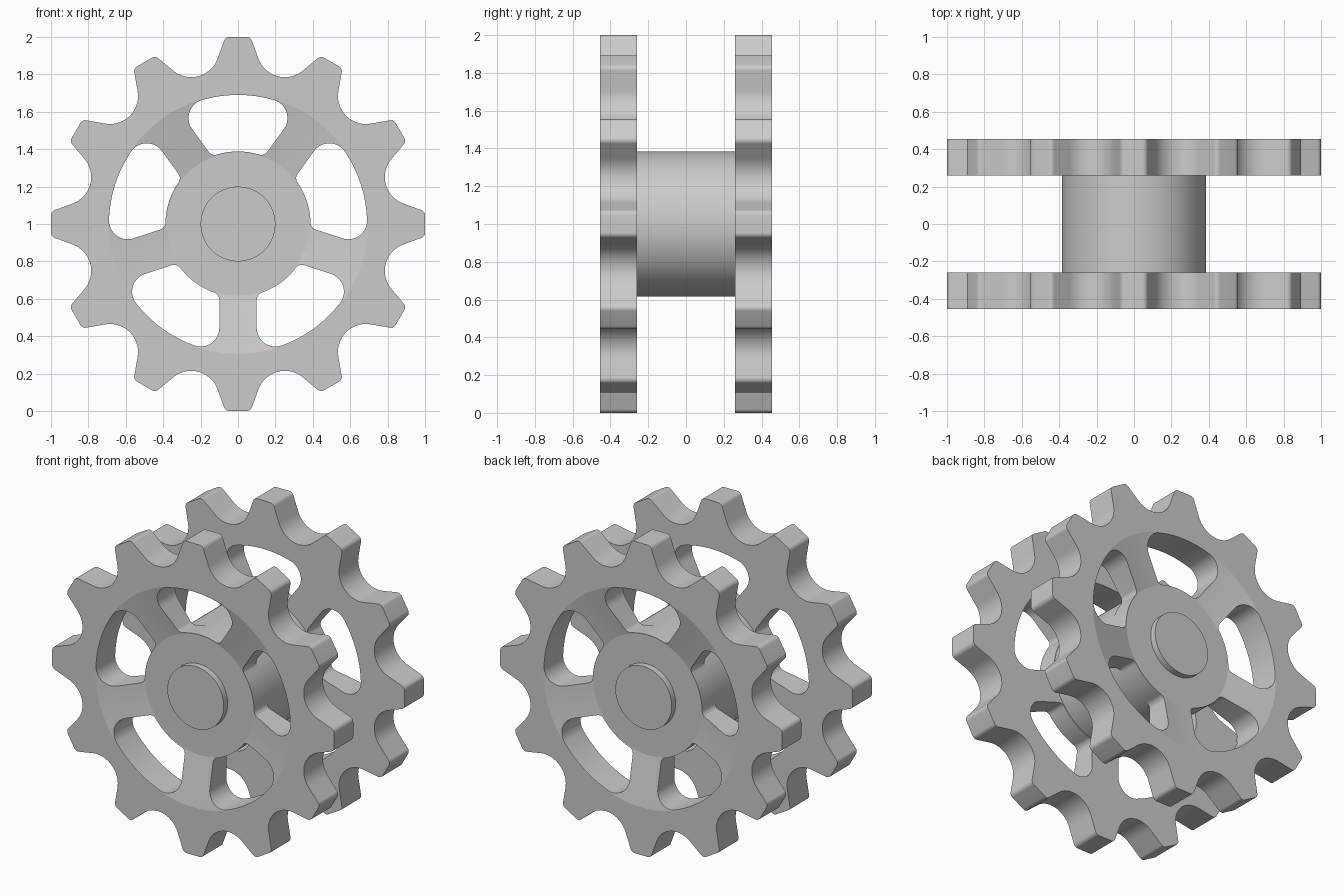
import bpy, bmesh, math
from math import sin, cos, pi, radians, sqrt, atan2

if "Cube" in bpy.data.objects:
    bpy.data.objects.remove(bpy.data.objects["Cube"])

TEETH, SPOKES = 12, 5
AXLE_Z = 1.0
RIM_IN, RIM_OUT, HUB_FACE = 0.26, 0.455, 0.39   # distances along the axle
HUB_R, WINDOW_R, SPOKE_HALF = 0.385, 0.69, 0.10

steel = bpy.data.materials.new("grey steel")
steel.diffuse_color = (0.6, 0.6, 0.6, 1)
steel.use_nodes = True
steel.node_tree.nodes["Principled BSDF"].inputs["Base Color"].default_value = steel.diffuse_color


def arc(cx, cz, r, a0, a1, n):
    return [(cx + r * cos(a0 + (a1 - a0) * i / n), cz + r * sin(a0 + (a1 - a0) * i / n))
            for i in range(n + 1)]


def rotated(pts, a):
    return [(x * cos(a) - z * sin(a), x * sin(a) + z * cos(a)) for x, z in pts]


def new_object(name, bm):
    bmesh.ops.recalc_face_normals(bm, faces=bm.faces)
    bmesh.ops.translate(bm, verts=bm.verts, vec=(0, 0, AXLE_Z))
    mesh = bpy.data.meshes.new(name)
    bm.to_mesh(mesh)
    bm.free()
    mesh.materials.append(steel)
    ob = bpy.data.objects.new(name, mesh)
    bpy.context.collection.objects.link(ob)
    return ob


def add_prism(bm, pts, y0, y1):
    face = bm.faces.new([bm.verts.new((x, y0, z)) for x, z in pts])
    res = bmesh.ops.extrude_face_region(bm, geom=[face])
    verts = [v for v in res["geom"] if isinstance(v, bmesh.types.BMVert)]
    bmesh.ops.translate(bm, verts=verts, vec=(0, y1 - y0, 0))


def add_lathe(bm, profile, n=96):
    """Revolve a closed (radius, y) profile about the axle."""
    rings = []
    for r, y in profile:
        if r == 0:
            rings.append([bm.verts.new((0, y, 0))] * n)
        else:
            rings.append([bm.verts.new((r * cos(2 * pi * i / n), y, r * sin(2 * pi * i / n)))
                          for i in range(n)])
    for a, b in zip(rings, rings[1:]):
        for i in range(n):
            j = (i + 1) % n
            quad = list(dict.fromkeys([a[i], a[j], b[j], b[i]]))
            if len(quad) > 2:
                bm.faces.new(quad)


def sprocket_outline():
    # one tooth at the top, followed by the roller seat clockwise of it
    seat_r, seat_c = 0.15, 0.968
    cx, cz = seat_c * sin(pi / TEETH), seat_c * cos(pi / TEETH)
    unit = arc(-0.046, 0.97, 0.03, radians(160), radians(90), 10)
    unit += arc(0.046, 0.97, 0.03, radians(90), radians(20), 10)
    unit += arc(cx, cz, seat_r, radians(200), radians(310), 18)
    return [p for k in range(TEETH) for p in rotated(unit, -2 * pi * k / TEETH)]


def window_outline():
    # opening between a spoke lying along +x and the next one
    step = 2 * pi / SPOKES
    ri, ro, inner = 0.04, 0.10, HUB_R + 0.003
    ci = (sqrt((inner + ri) ** 2 - (SPOKE_HALF + ri) ** 2), SPOKE_HALF + ri)
    co = (sqrt((WINDOW_R - ro) ** 2 - (SPOKE_HALF + ro) ** 2), SPOKE_HALF + ro)
    ai, ao = atan2(ci[1], ci[0]), atan2(co[1], co[0])
    half = arc(*ci, ri, pi + ai, 1.5 * pi, 12)
    half += arc(*co, ro, 1.5 * pi, 2 * pi + ao, 18)
    half += arc(0, 0, WINDOW_R, ao, step / 2, 6)[1:]
    other = rotated([(x, -z) for x, z in half[:-1]], step)[::-1]
    hub = arc(0, 0, inner, step - ai, ai, 12)[1:-1]
    return half + other + hub


def cut(ob, cutter):
    mod = ob.modifiers.new("cut", "BOOLEAN")
    mod.operation, mod.solver, mod.object = "DIFFERENCE", "EXACT", cutter
    bpy.context.view_layer.objects.active = ob
    bpy.ops.object.modifier_apply(modifier=mod.name)
    bpy.data.objects.remove(cutter)


def smooth(ob):
    bpy.ops.object.select_all(action="DESELECT")
    ob.select_set(True)
    bpy.context.view_layer.objects.active = ob
    bpy.ops.object.shade_smooth_by_angle(angle=radians(10))


def cylinder(name, r, y0, y1):
    bm = bmesh.new()
    add_lathe(bm, [(0, y0), (r, y0), (r, y1), (0, y1)])
    smooth(new_object(name, bm))


# toothed wheels with dished spokes
for side, label in ((-1, "front"), (1, "back")):
    bm = bmesh.new()
    add_prism(bm, sprocket_outline(), side * RIM_IN, side * RIM_OUT)
    wheel = new_object(label + "_sprocket", bm)

    # conical recess down to the flat hub face
    bm = bmesh.new()
    add_lathe(bm, [(0, side * HUB_FACE), (HUB_R - 0.002, side * HUB_FACE),
                   (0.694, side * RIM_OUT), (0.694, side * 0.6), (0, side * 0.6)])
    cut(wheel, new_object("dish_cutter", bm))

    # five openings between the spokes
    bm = bmesh.new()
    for k in range(SPOKES):
        add_prism(bm, rotated(window_outline(), -pi / 2 + 2 * pi * k / SPOKES),
                  side * 0.2, side * 0.6)
    cut(wheel, new_object("window_cutter", bm))
    smooth(wheel)

    # round axle end standing proud of the hub
    cylinder(label + "_axle_end", 0.2, side * (HUB_FACE - 0.02), side * (HUB_FACE + 0.04))

# drum joining the two wheels
cylinder("hub_drum", HUB_R, -RIM_IN - 0.002, RIM_IN + 0.002)
